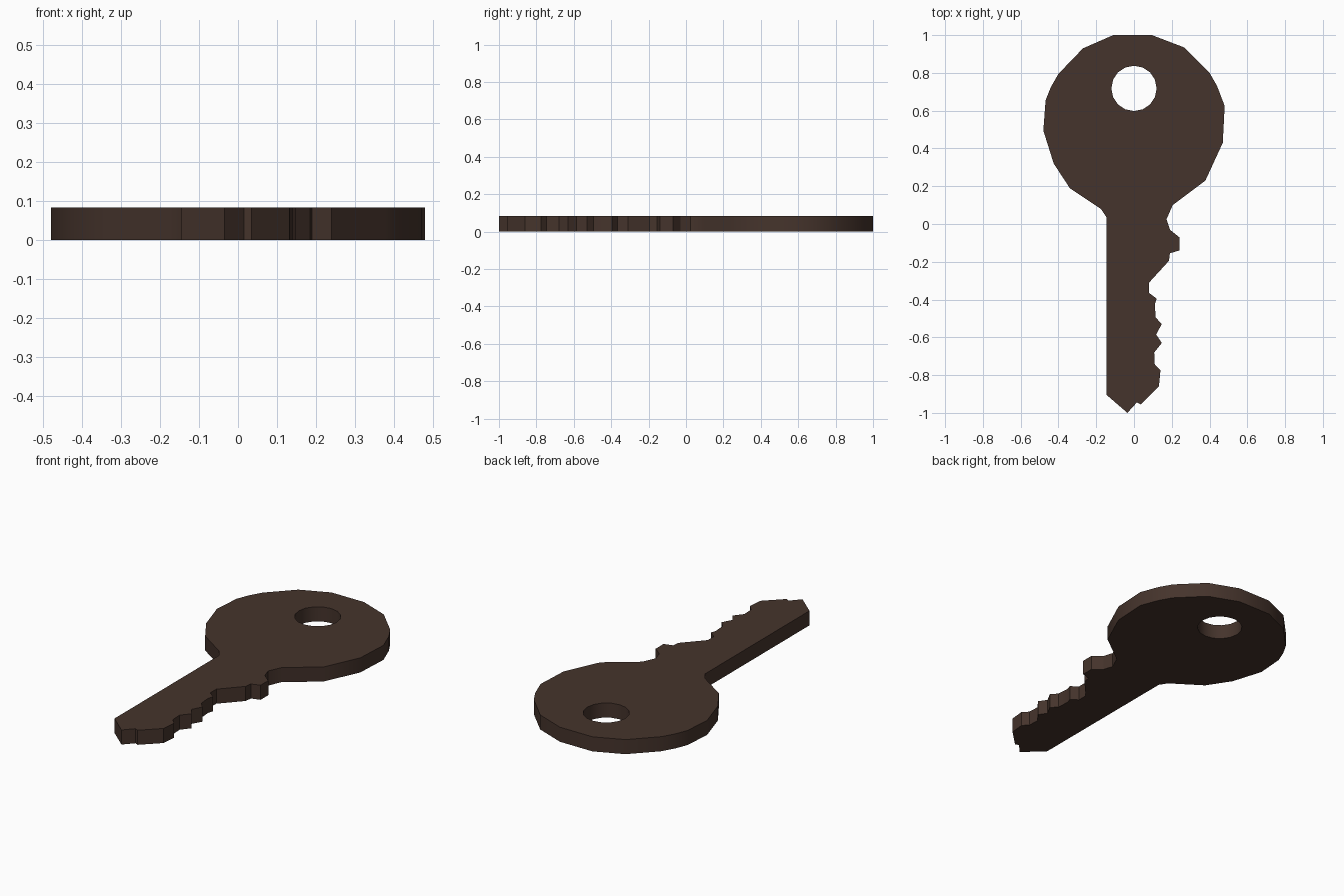
import bpy, bmesh, math

if "Cube" in bpy.data.objects:
    bpy.data.objects.remove(bpy.data.objects["Cube"])

THICK = 0.083

# round key head, clockwise from the neck on the left
HEAD = [(-0.145, 0.035), (-0.175, 0.08), (-0.34, 0.19), (-0.425, 0.32), (-0.48, 0.495),
        (-0.468, 0.655), (-0.44, 0.725), (-0.40, 0.795), (-0.27, 0.93), (-0.11, 1.0),
        (0.095, 1.0), (0.265, 0.935), (0.40, 0.80), (0.44, 0.73), (0.48, 0.625),
        (0.47, 0.43), (0.378, 0.23), (0.205, 0.10), (0.172, 0.025)]
# shoulder and cut teeth on the right, down to the tip
TEETH = [(0.19, -0.03), (0.24, -0.07), (0.24, -0.14), (0.19, -0.155), (0.185, -0.195),
         (0.08, -0.31), (0.08, -0.365), (0.12, -0.395), (0.11, -0.425), (0.115, -0.495),
         (0.147, -0.53), (0.117, -0.585), (0.147, -0.63), (0.107, -0.68), (0.11, -0.745),
         (0.14, -0.775), (0.132, -0.86), (0.035, -0.955), (0.015, -0.945),
         (-0.035, -1.0), (-0.145, -0.905)]
# hole for the key ring
N = 16
HOLE = [(0.12 * math.cos(2 * math.pi * i / N), 0.718 + 0.12 * math.sin(2 * math.pi * i / N))
        for i in range(N)]

bm = bmesh.new()


def loop(points):
    vs = [bm.verts.new((x, y, 0)) for x, y in points]
    return [bm.edges.new((vs[i - 1], vs[i])) for i in range(len(vs))]


# flat plate with hole, then thickness
edges = loop(HEAD + TEETH) + loop(HOLE)
bmesh.ops.triangle_fill(bm, use_beauty=True, use_dissolve=False, edges=edges)
res = bmesh.ops.extrude_face_region(bm, geom=bm.faces[:], use_keep_orig=True)
top = [g for g in res["geom"] if isinstance(g, bmesh.types.BMVert)]
bmesh.ops.translate(bm, verts=top, vec=(0, 0, THICK))
bmesh.ops.recalc_face_normals(bm, faces=bm.faces[:])

mesh = bpy.data.meshes.new("key")
bm.to_mesh(mesh)
bm.free()

mat = bpy.data.materials.new("dark brown metal")
mat.diffuse_color = (0.060, 0.034, 0.025, 1)
mat.use_nodes = True
mat.node_tree.nodes["Principled BSDF"].inputs["Base Color"].default_value = mat.diffuse_color
mesh.materials.append(mat)

key = bpy.data.objects.new("key", mesh)
bpy.context.collection.objects.link(key)
bpy.context.view_layer.objects.active = key
key.select_set(True)
bpy.ops.object.shade_smooth_by_angle(angle=math.radians(30))
